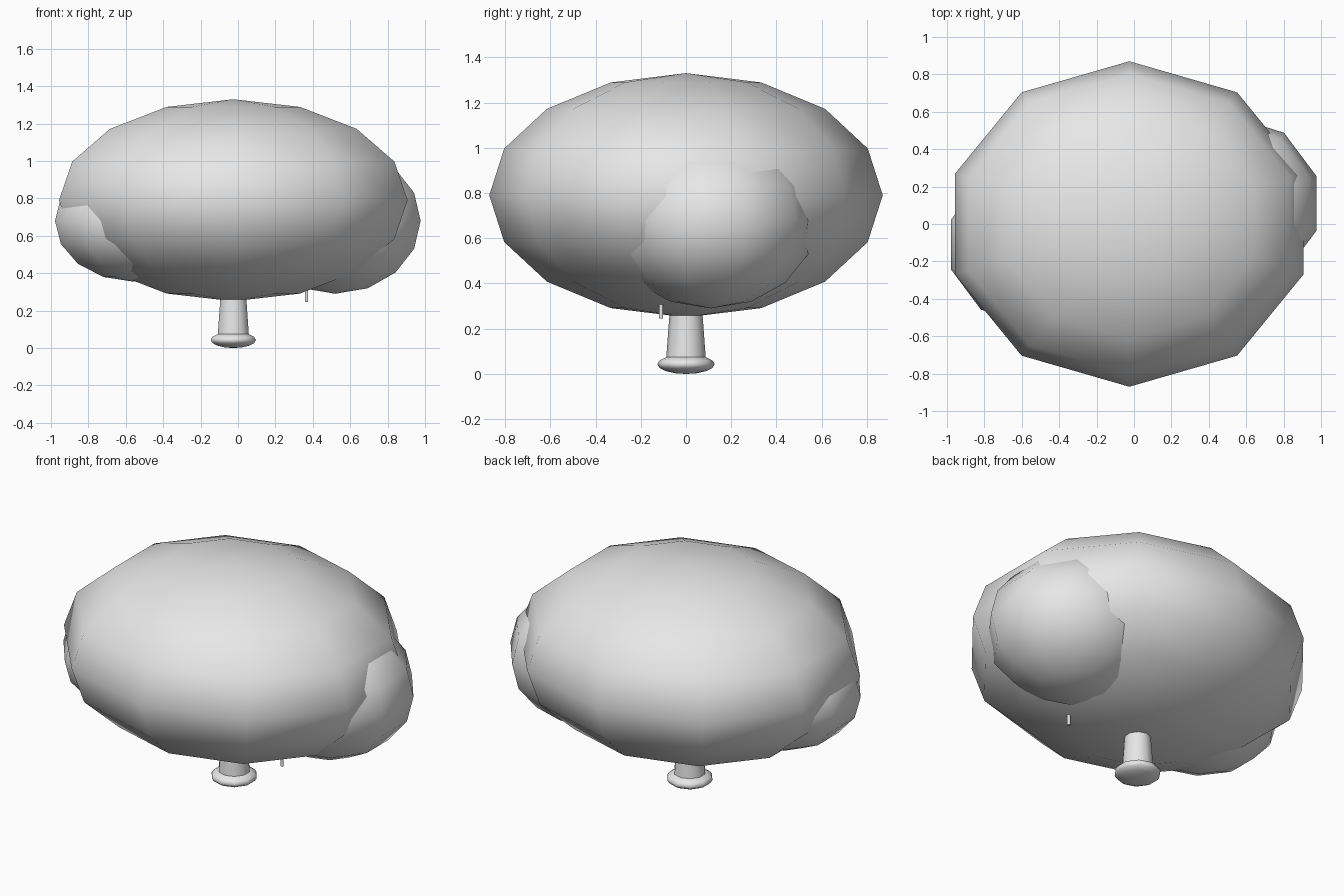
import bpy

cube = bpy.data.objects.get("Cube")
if cube:
    bpy.data.objects.remove(cube, do_unlink=True)

grey = bpy.data.materials.new("plain_grey")
grey.use_nodes = True
grey.diffuse_color = (0.8, 0.8, 0.8, 1)
grey.node_tree.nodes["Principled BSDF"].inputs["Base Color"].default_value = (0.8, 0.8, 0.8, 1)

SIDES, RINGS = 10, 8
AXIS_X = -0.025


def finish(name):
    """Name the new object, colour it and smooth it."""
    ob = bpy.context.object
    ob.name = name
    ob.data.materials.append(grey)
    return ob


def ellipsoid(name, centre, radii):
    bpy.ops.mesh.primitive_uv_sphere_add(segments=SIDES, ring_count=RINGS, radius=1, location=centre)
    ob = finish(name)
    ob.scale = radii
    bpy.ops.object.transform_apply(location=False, rotation=False, scale=True)
    bpy.ops.object.shade_smooth()
    return ob


def post(name, x, y, bottom, top, r_bottom, r_top):
    bpy.ops.mesh.primitive_cone_add(vertices=SIDES, radius1=r_bottom, radius2=r_top,
                                    depth=top - bottom, location=(x, y, (top + bottom) / 2))
    ob = finish(name)
    bpy.ops.object.shade_smooth_by_angle(angle=0.8)
    return ob


# Large flattened body with a lobe sunk into each side
ellipsoid("body", (AXIS_X, 0, 0.79), (0.98, 0.87, 0.54))
ellipsoid("left_lobe", (0.52, 0.11, 0.68), (0.48, 0.467, 0.39))
ellipsoid("right_lobe", (-0.56, -0.11, 0.68), (0.44, 0.43, 0.325))

# Tapered stem standing on a flat foot
post("stem", AXIS_X, 0, 0.075, 0.36, 0.087, 0.066)
ellipsoid("foot", (AXIS_X, 0, 0.043), (0.127, 0.127, 0.043))

# Thin peg under the body
post("peg", 0.367, -0.11, 0.245, 0.36, 0.009, 0.009)
